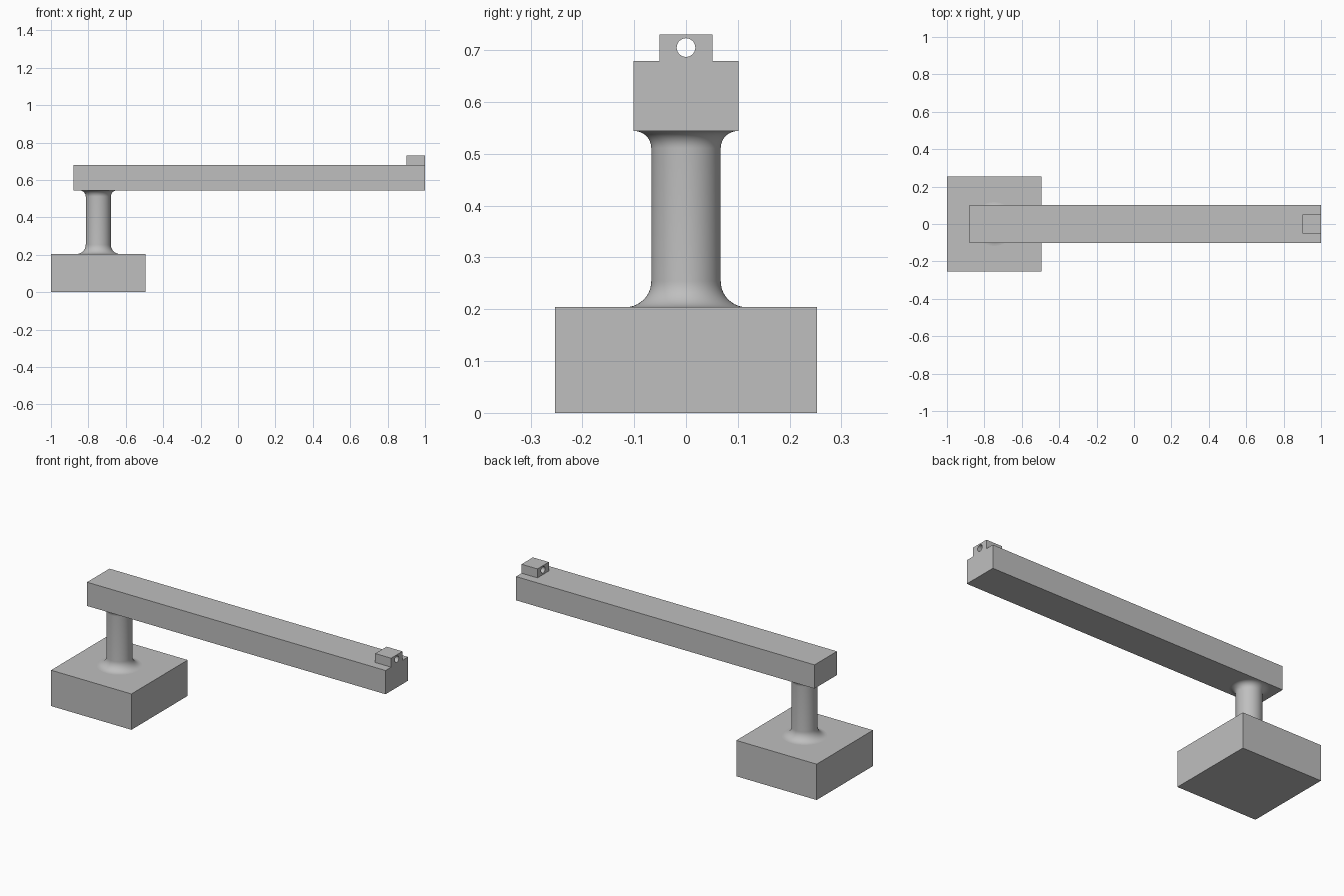
import bpy, bmesh, math
from mathutils import Matrix, Vector

cube = bpy.data.objects.get("Cube")
if cube:
    bpy.data.objects.remove(cube, do_unlink=True)

grey = bpy.data.materials.new("plain_grey")
grey.use_nodes = True
grey.diffuse_color = (0.52, 0.52, 0.52, 1)
grey.node_tree.nodes["Principled BSDF"].inputs["Base Color"].default_value = grey.diffuse_color


def finish(name, bm):
    bmesh.ops.recalc_face_normals(bm, faces=bm.faces)
    mesh = bpy.data.meshes.new(name)
    bm.to_mesh(mesh)
    bm.free()
    mesh.materials.append(grey)
    obj = bpy.data.objects.new(name, mesh)
    bpy.context.collection.objects.link(obj)
    return obj


def box(name, low, high):
    low, high = Vector(low), Vector(high)
    bm = bmesh.new()
    bmesh.ops.create_cube(bm, size=1, matrix=Matrix.Translation((low + high) / 2)
                          @ Matrix.Diagonal((high - low).to_4d()))
    return finish(name, bm)


def smooth(obj):
    bpy.ops.object.select_all(action='DESELECT')
    obj.select_set(True)
    bpy.context.view_layer.objects.active = obj
    bpy.ops.object.shade_smooth_by_angle(angle=math.radians(30))


BASE_TOP, BEAM_BOTTOM, BEAM_TOP = 0.204, 0.544, 0.679
POST_X, POST_R = -0.747, 0.067

# Square foot and long cantilever beam
box("base_block", (-1, -0.253, 0), (-0.494, 0.253, BASE_TOP))
box("beam", (-0.88, -0.101, BEAM_BOTTOM), (1, 0.101, BEAM_TOP))

# Round post, flared by a fillet at each end
def fillet(radius, z, direction):
    steps = [i / 10 * math.pi / 2 for i in range(11)]
    return [(POST_R + radius * (1 - math.sin(a)), z + direction * radius * (1 - math.cos(a)))
            for a in steps]

profile = fillet(0.05, BASE_TOP, 1) + fillet(0.033, BEAM_BOTTOM, -1)[::-1]
bm = bmesh.new()
verts = [bm.verts.new((POST_X + r, 0, z)) for r, z in profile]
edges = [bm.edges.new(pair) for pair in zip(verts, verts[1:])]
bmesh.ops.spin(bm, geom=verts + edges, cent=(POST_X, 0, 0), axis=(0, 0, 1),
               angle=math.tau, steps=64, use_merge=True)
bmesh.ops.remove_doubles(bm, verts=bm.verts, dist=0.0001)
smooth(finish("post", bm))

# Small lug at the beam tip with a hole bored lengthwise
lug = box("end_lug", (0.9, -0.051, BEAM_TOP), (1, 0.051, 0.73))
bm = bmesh.new()
bmesh.ops.create_cone(bm, cap_ends=True, segments=32, radius1=0.018, radius2=0.018, depth=0.3,
                      matrix=Matrix.Translation((0.95, 0, 0.705))
                      @ Matrix.Rotation(math.pi / 2, 4, 'Y'))
cutter = finish("lug_hole_cutter", bm)
cutter.hide_render = True
bore = lug.modifiers.new("bore", 'BOOLEAN')
bore.operation = 'DIFFERENCE'
bore.solver = 'EXACT'
bore.object = cutter
bpy.context.view_layer.objects.active = lug
bpy.ops.object.modifier_apply(modifier=bore.name)
bpy.data.objects.remove(cutter, do_unlink=True)
smooth(lug)
